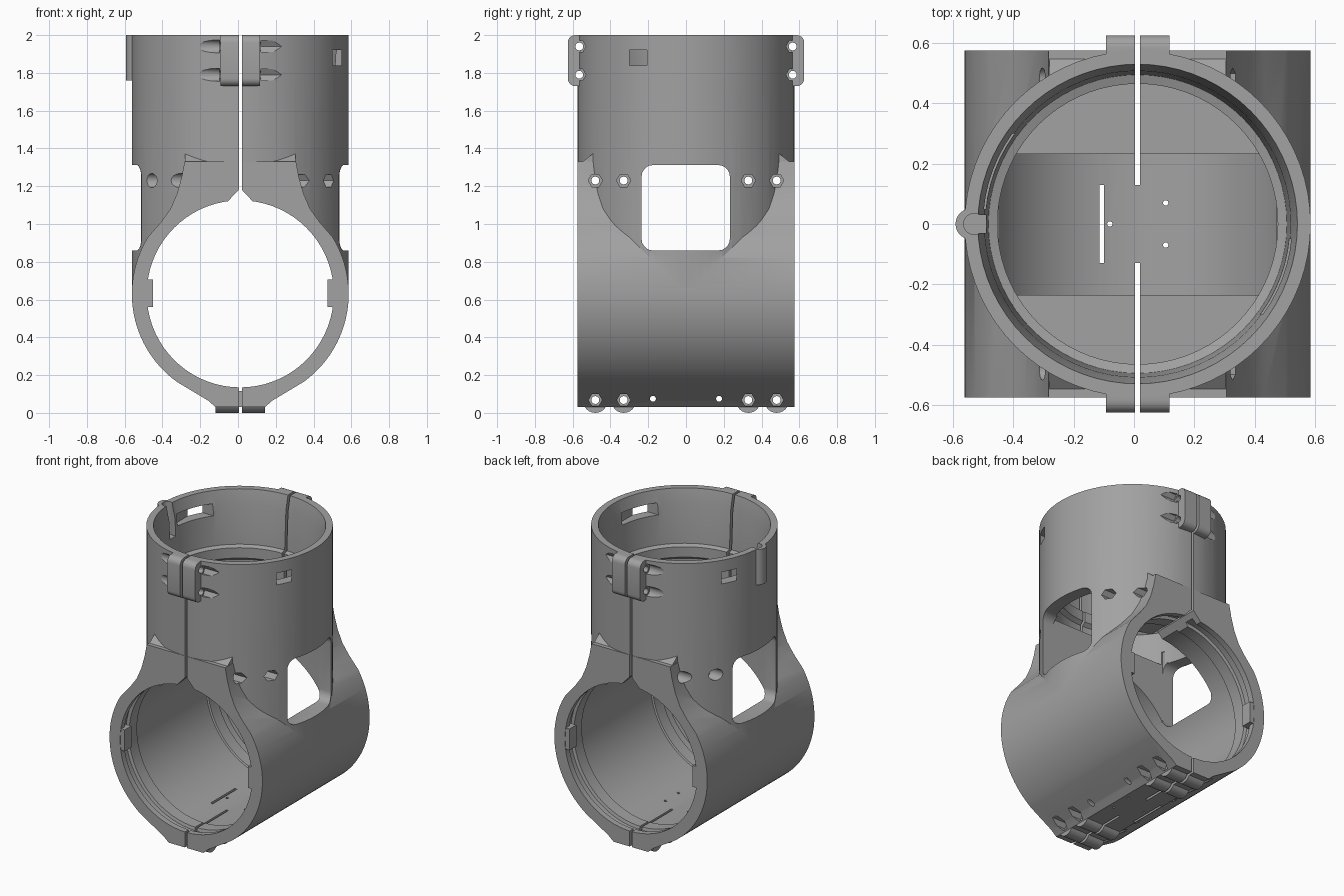
import bpy, bmesh, math
from math import sin, cos, pi, sqrt

if "Cube" in bpy.data.objects:
    bpy.data.objects.remove(bpy.data.objects["Cube"], do_unlink=True)

CX, HZ, R = 0.012, 0.63, 0.574     # split plane, cross tube height, outer radius

gray = bpy.data.materials.new("mid gray")
gray.use_nodes = True
gray.diffuse_color = (0.36, 0.36, 0.36, 1)
gray.node_tree.nodes["Principled BSDF"].inputs["Base Color"].default_value = (0.36, 0.36, 0.36, 1)


def to_axis(axis, u, v, h):
    return {"x": (h, u, v), "y": (u, h, v), "z": (u, v, h)}[axis]


def finish(bm, name):
    bmesh.ops.recalc_face_normals(bm, faces=bm.faces)
    mesh = bpy.data.meshes.new(name)
    bm.to_mesh(mesh)
    bm.free()
    mesh.materials.append(gray)
    obj = bpy.data.objects.new(name, mesh)
    bpy.context.collection.objects.link(obj)
    return obj


def lathe(name, axis, centre, profile, n=72):
    """Solid of revolution; profile holds (radius, position along axis)."""
    bm = bmesh.new()
    rings = []
    for r, h in profile:
        rings.append([bm.verts.new(to_axis(axis, centre[0] + r * cos(2 * pi * i / n),
                                           centre[1] + r * sin(2 * pi * i / n), h)) for i in range(n)])
    for a, b in zip(rings, rings[1:]):
        for i in range(n):
            j = (i + 1) % n
            bm.faces.new((a[i], a[j], b[j], b[i]))
    bm.faces.new(rings[0])
    bm.faces.new(rings[-1])
    return finish(bm, name)


def rod(name, axis, centre, r, a, b, n=16):
    return lathe(name, axis, centre, [(r, a), (r, b)], n)


def prism(name, axis, pts, a, b):
    """Outline extruded along an axis."""
    bm = bmesh.new()
    lo = [bm.verts.new(to_axis(axis, u, v, a)) for u, v in pts]
    hi = [bm.verts.new(to_axis(axis, u, v, b)) for u, v in pts]
    bm.faces.new(lo)
    bm.faces.new(hi)
    for i in range(len(pts)):
        j = (i + 1) % len(pts)
        bm.faces.new((lo[i], lo[j], hi[j], hi[i]))
    return finish(bm, name)


def box(name, x0, x1, y0, y1, z0, z1):
    return prism(name, "z", [(x0, y0), (x1, y0), (x1, y1), (x0, y1)], z0, z1)


def rounded(u0, u1, v0, v1, r, n=5):
    pts = []
    for k, (u, v) in enumerate([(u1 - r, v1 - r), (u0 + r, v1 - r), (u0 + r, v0 + r), (u1 - r, v0 + r)]):
        for i in range(n + 1):
            t = (k + i / n) * pi / 2
            pts.append((u + r * cos(t), v + r * sin(t)))
    return pts


def combine(tool, op):
    mod = housing.modifiers.new("part", "BOOLEAN")
    mod.operation, mod.object, mod.solver = op, tool, "EXACT"
    mesh = bpy.data.meshes.new_from_object(housing.evaluated_get(bpy.context.evaluated_depsgraph_get()))
    housing.modifiers.clear()
    housing.data = mesh
    bpy.data.objects.remove(tool, do_unlink=True)


def add(tool):
    combine(tool, "UNION")


def cut(tool):
    combine(tool, "DIFFERENCE")


# Cross tube with flared neck and flat foot, as one outline
side = [(0.13, 0.03), (0.17, 0.065)]
for i in range(29):
    t = math.radians(-54.5 + 86 * i / 28)
    side.append((R * cos(t), HZ + R * sin(t)))
side += [(0.42, 1.01), (0.37, 1.08), (0.335, 1.16), (0.31, 1.25), (0.295, 1.33)]
outline = [(CX + x, z) for x, z in side] + [(CX - x, z) for x, z in reversed(side)]
housing = prism("clamp_housing", "y", outline, -0.575, 0.575)

# Upright tube, neck shoulder and cable bump
add(lathe("upright_tube", "z", (CX, 0), [(R, 0.66), (R, 2)]))
add(prism("neck_shoulder", "x", [(-0.573, 1.31), (-0.49, 1.375), (0.49, 1.375), (0.573, 1.31)],
          CX - 0.293, CX + 0.293))
add(rod("cable_bump", "z", (-0.54, 0), 0.052, 1.76, 2, 24))

# Clamp lugs at the top, bolt bosses at the foot
for s in (-1, 1):
    add(prism("lug", "x", rounded(*sorted((s * 0.45, s * 0.626)), 1.73, 2, 0.04), CX - 0.105, CX + 0.105))
    for y in (0.33, 0.48):
        add(rod("foot_boss", "x", (s * y, 0.065), 0.065, CX - 0.13, CX + 0.13, 24))

# Upright bore with ledge, cross bore with end lips
cut(lathe("upright_bore", "z", (CX, 0), [(0.49, 1.31), (0.49, 1.54), (0.465, 1.56), (0.465, 1.63),
                                         (0.495, 1.64), (0.508, 1.9), (0.53, 2), (0.53, 2.1)]))
half = [(0.495, 0.7), (0.495, 0.535), (0.525, 0.53), (0.525, 0.47), (0.505, 0.465), (0.505, 0.38), (0.515, 0.375)]
cut(lathe("cross_bore", "y", (CX, HZ), [(r, -h) for r, h in half] + [(r, h) for r, h in reversed(half)]))
cut(prism("top_notch", "y", [(CX - 0.075, 1.11), (CX + 0.075, 1.11), (CX, 1.19)], -0.7, 0.7))

# Side windows and the opening between the two bores
cut(prism("window", "x", rounded(-0.235, 0.232, 0.86, 1.312, 0.06), -0.8, 0.8))
cut(box("passage", CX - 0.44, CX + 0.44, -0.235, 0.232, 0.9, 1.4))

# Cable channel and inner wall recesses
cut(rod("cable_channel", "z", (-0.53, 0), 0.035, 1.78, 2.1, 20))
cut(box("cable_slot", -0.53, -0.43, -0.03, 0.03, 1.78, 2.1))
for s in (-1, 1):
    cut(box("wall_recess", *sorted((CX + s * 0.3, CX + s * 0.535)), *sorted((-s * 0.05, -s * 0.3)), 1.84, 1.92))

# Locating tabs in the mouths of the cross bore
for s in (-1, 1):
    for e in (-1, 1):
        add(box("tab", *sorted((CX + s * 0.462, CX + s * 0.54)), *sorted((e * 0.5, e * 0.572)), 0.56, 0.705))

# Split line: full height above, open only toward the ends below
cut(box("upper_slit", CX - 0.008, CX + 0.008, -0.8, 0.8, 1.0, 2.1))
for s in (-1, 1):
    cut(box("lower_slit", CX - 0.008, CX + 0.008, *sorted((s * 0.13, s * 0.8)), -0.1, 0.3))

# Bolt holes with round pockets on one side and hex pockets on the other
bolts = [(0.565, 1.79, 0.11, 0.035), (0.565, 1.94, 0.11, 0.035), (0.33, 1.23, 0.40, 0.038),
         (0.48, 1.23, 0.25, 0.038), (0.33, 0.068, 0.11, 0.036), (0.48, 0.068, 0.11, 0.036)]
for s in (-1, 1):
    for y, z, start, r in bolts:
        cut(rod("bolt_hole", "x", (s * y, z), 0.021, -0.7, 0.7, 12))
        cut(rod("round_pocket", "x", (s * y, z), r, -0.7, CX - start, 16))
        cut(rod("hex_pocket", "x", (s * y, z), r, CX + start, 0.7, 6))
    cut(rod("pin_hole", "x", (s * 0.175, 0.075), 0.016, -0.7, 0.7, 12))
    cut(rod("floor_hole", "z", (0.105, s * 0.07), 0.009, -0.1, 0.3, 10))
cut(rod("floor_hole", "z", (-0.08, 0), 0.009, -0.1, 0.3, 10))
cut(box("floor_slot", -0.114, -0.1, -0.13, 0.13, -0.1, 0.3))

# Smooth shading with sharp edges kept
bpy.ops.object.select_all(action="DESELECT")
housing.select_set(True)
bpy.context.view_layer.objects.active = housing
bpy.ops.object.shade_smooth_by_angle(angle=math.radians(25))
